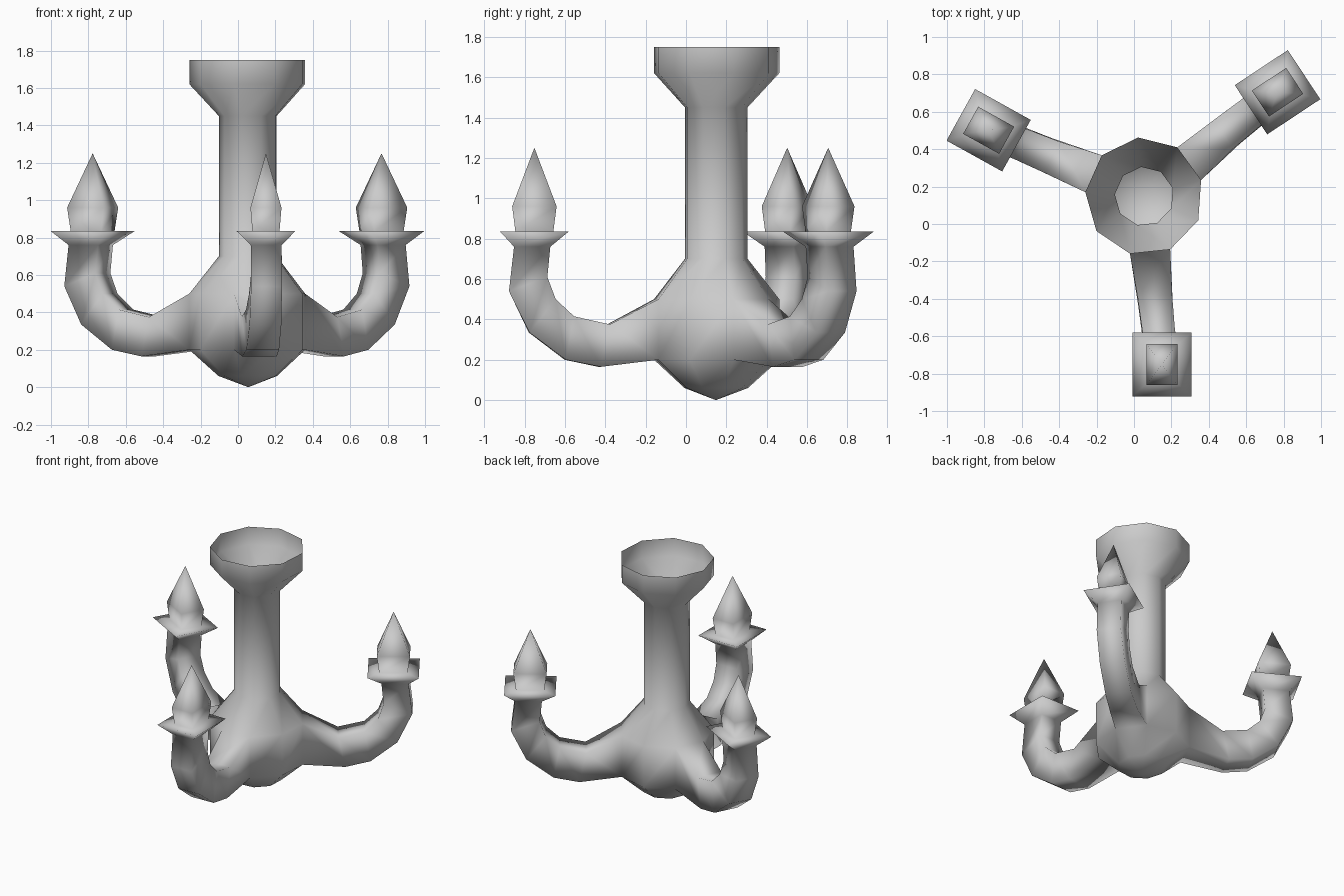
import bpy, bmesh
from math import sin, cos, radians

if "Cube" in bpy.data.objects:
    bpy.data.objects.remove(bpy.data.objects["Cube"])

CX, CY, N = 0.055, 0.148, 9
bm = bmesh.new()


def join_rings(a, b, skip=()):
    n = len(a)
    for i in range(n):
        if i not in skip:
            bm.faces.new((a[i], a[(i + 1) % n], b[(i + 1) % n], b[i]))


# Nine-sided stem and body, open at the ceiling end: (radius, z)
profile = [(0.16, 0.06), (0.316, 0.2), (0.316, 0.5), (0.158, 0.7),
           (0.158, 1.45), (0.316, 1.62), (0.316, 1.75)]
rings = []
for r, z in profile:
    rings.append([bm.verts.new((CX + r * cos(radians(16 + 40 * k)),
                                CY + r * sin(radians(16 + 40 * k)), z)) for k in range(N)])
for j in range(len(rings) - 1):
    # three side faces are left open where the arms grow out
    join_rings(rings[j], rings[j + 1], skip=(0, 3, 6) if j == 1 else ())
bottom = bm.verts.new((CX, CY, 0.0))
for k in range(N):
    bm.faces.new((bottom, rings[0][(k + 1) % N], rings[0][k]))

# Arm, drip plate and candle sections:
# outer distance, outer z, inner distance, inner z, width, twist share
sections = [
    (0.58, 0.165, 0.535, 0.375, 0.185, 0.3),
    (0.75, 0.20, 0.71, 0.415, 0.175, 0.6),
    (0.93, 0.335, 0.80, 0.50, 0.17, 0.8),
    (1.03, 0.54, 0.84, 0.61, 0.165, 1),
    (1.005, 0.76, 0.825, 0.76, 0.165, 1),
    (1.074, 0.835, 0.734, 0.835, 0.315, 1),
    (0.998, 0.835, 0.81, 0.835, 0.145, 1),
    (1.014, 0.96, 0.794, 0.96, 0.166, 1),
]
# start face, position angle, plate angle
for k, pos, plate in ((6, 276, 270), (0, 38, 33.5), (3, 157, 151)):
    p = radians(pos)
    prev = [rings[1][k], rings[1][k + 1], rings[2][k + 1], rings[2][k]]
    for od, oz, idist, iz, w, share in sections:
        a = radians(pos + (plate - pos) * share)
        mid = (od + idist) / 2
        ring = []
        for d, z, s in ((od, oz, -1), (od, oz, 1), (idist, iz, 1), (idist, iz, -1)):
            u, t = d - mid, s * w / 2
            ring.append(bm.verts.new((CX + mid * cos(p) + u * cos(a) - t * sin(a),
                                      CY + mid * sin(p) + u * sin(a) + t * cos(a), z)))
        join_rings(prev, ring)
        prev = ring
    # pointed candle tip
    tip = bm.verts.new((CX + 0.904 * cos(p), CY + 0.904 * sin(p), 1.25))
    for i in range(4):
        bm.faces.new((prev[i], prev[(i + 1) % 4], tip))

for f in bm.faces:
    f.smooth = True
mesh = bpy.data.meshes.new("chandelier")
bm.to_mesh(mesh)
bm.free()
bpy.context.collection.objects.link(bpy.data.objects.new("chandelier", mesh))
